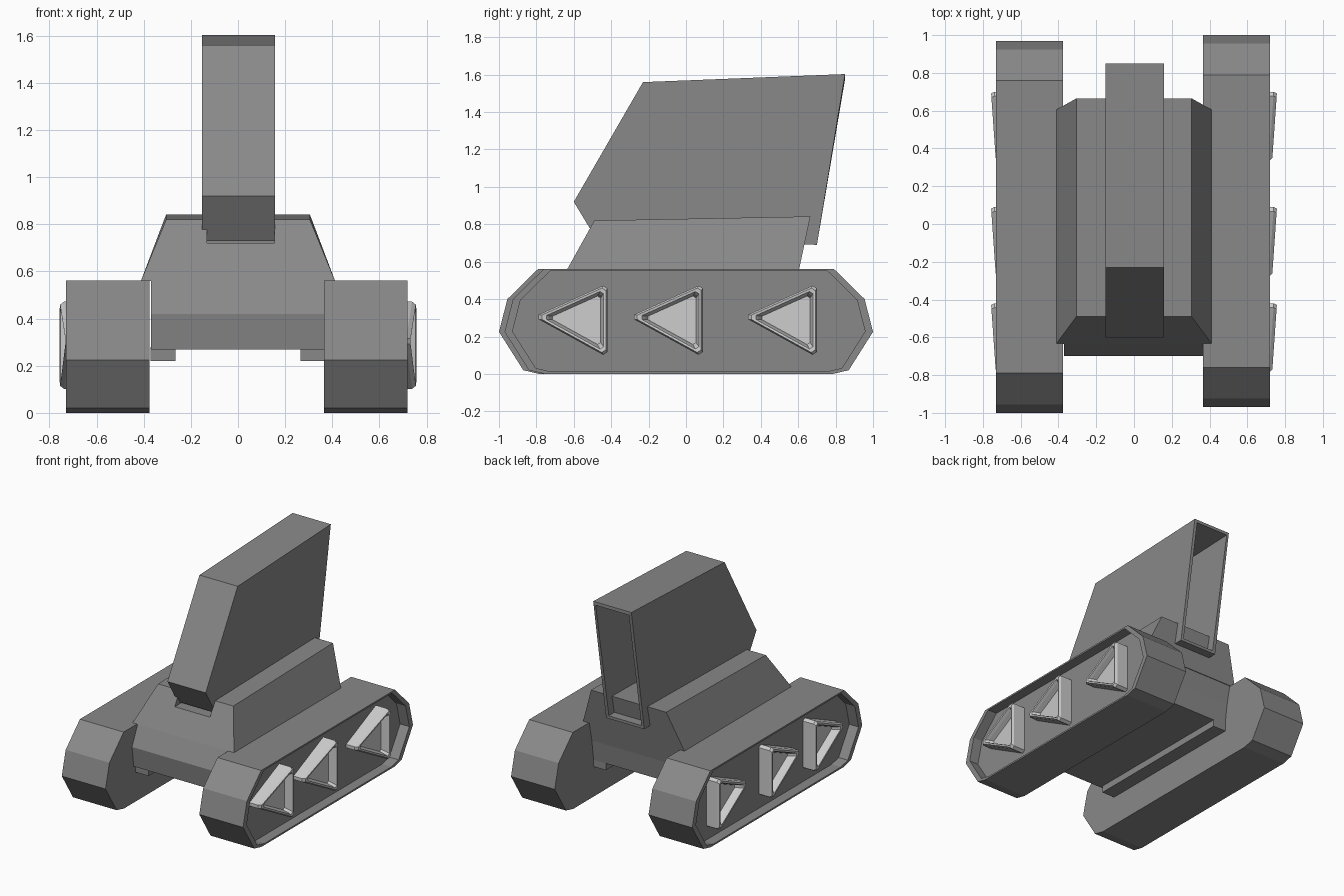
import bpy, bmesh

if "Cube" in bpy.data.objects:
    bpy.data.objects.remove(bpy.data.objects["Cube"])


def material(name, v):
    m = bpy.data.materials.new(name)
    m.diffuse_color = (v, v, v, 1)
    m.use_nodes = True
    m.node_tree.nodes["Principled BSDF"].inputs["Base Color"].default_value = m.diffuse_color
    return m


DARK = material("dark_grey", 0.25)
LIGHT = material("light_grey", 0.8)


def loft(name, rings, mat, open_back=False):
    """Skin a stack of equal-sized rings and cap both ends."""
    bm = bmesh.new()
    vs = [[bm.verts.new(p) for p in r] for r in rings]
    n = len(rings[0])
    for a, b in zip(vs, vs[1:]):
        for i in range(n):
            j = (i + 1) % n
            bm.faces.new((a[i], a[j], b[j], b[i]))
    bm.faces.new(vs[0])
    bm.faces.new(vs[-1])
    bmesh.ops.recalc_face_normals(bm, faces=bm.faces)
    if open_back:
        back = max(bm.faces, key=lambda f: f.calc_center_median().y)
        bmesh.ops.delete(bm, geom=[back], context='FACES_ONLY')
    me = bpy.data.meshes.new(name)
    bm.to_mesh(me)
    bm.free()
    me.materials.append(mat)
    ob = bpy.data.objects.new(name, me)
    bpy.context.collection.objects.link(ob)
    return ob


def rect(hx, y0, y1, z0, z1=None, cx=0):
    """Four-point ring; front at z0, back at z1."""
    z1 = z0 if z1 is None else z1
    return [(cx - hx, y0, z0), (cx + hx, y0, z0), (cx + hx, y1, z1), (cx - hx, y1, z1)]


# Hull: tucked lower part, overhanging sloped upper part
hull = loft("hull", [
    rect(0.37, -0.68, 0.55, 0.27),
    rect(0.37, -0.70, 0.57, 0.42),
    rect(0.37, -0.635, 0.60, 0.56),
    rect(0.412, -0.635, 0.605, 0.56),
    rect(0.305, -0.49, 0.665, 0.82, 0.842)], DARK)

# Pocket in the hull front below the tower
cutter = loft("pocket_cutter", [rect(0.143, -0.7, -0.46, z, cx=0.012) for z in (0.72, 0.95)], DARK)
cutter.hide_render = True
cutter.hide_viewport = True
cut = hull.modifiers.new("pocket", 'BOOLEAN')
cut.object = cutter
cut.solver = 'EXACT'

# Tower: hollow slab, open at the back
profile = [(-0.60, 0.92), (-0.23, 1.56), (0.85, 1.603), (0.70, 0.69), (-0.485, 0.73)]
tower = loft("tower", [[(x, y, z) for y, z in profile] for x in (-0.152, 0.158)], DARK, True)
shell = tower.modifiers.new("shell", 'SOLIDIFY')
shell.thickness = 0.022
shell.offset = -1
shell.use_even_offset = True

# Tracks, rails and triangular wheels on both sides
half = [(0.77, 0.0), (0.855, 0.02), (0.985, 0.225), (0.94, 0.40), (0.775, 0.562)]
outline = half + [(-y, z) for y, z in reversed(half)]
triangle = [(-0.245, 0.005), (-0.245, 0.03), (0.10, 0.185),
            (0.123, 0.17), (0.123, -0.17), (0.10, -0.185)]


def track_ring(x, y0, s=1.0):
    return [(x, y0 + y * s, 0.281 + (z - 0.281) * s) for y, z in outline]


def wheel_ring(side, x, yc, s, tilt=0.07):
    return [(side * (x + tilt * (y * s - 0.123)), yc + y * s, 0.287 + z * s) for y, z in triangle]


for side, label in ((1, "right"), (-1, "left")):
    dx, dy = -0.005, side * 0.015
    loft(f"{label}_track", [
        track_ring(side * 0.37 + dx, dy),
        track_ring(side * 0.725 + dx, dy),
        track_ring(side * 0.725 + dx, dy, 0.957),
        track_ring(side * 0.65 + dx, dy, 0.957)], DARK)
    loft(f"{label}_rail", [rect(0.053, -0.66, 0.55, z, cx=side * 0.318) for z in (0.22, 0.28)], DARK)
    for i, yc in enumerate((-0.543, -0.033, 0.577)):
        loft(f"{label}_wheel_{i + 1}", [
            wheel_ring(side, 0.64, yc, 1.0, 0),
            wheel_ring(side, 0.74, yc, 1.0),
            wheel_ring(side, 0.757, yc, 0.93),
            wheel_ring(side, 0.755, yc, 0.83),
            wheel_ring(side, 0.735, yc, 0.77),
            wheel_ring(side, 0.70, yc, 0.70)], LIGHT)
